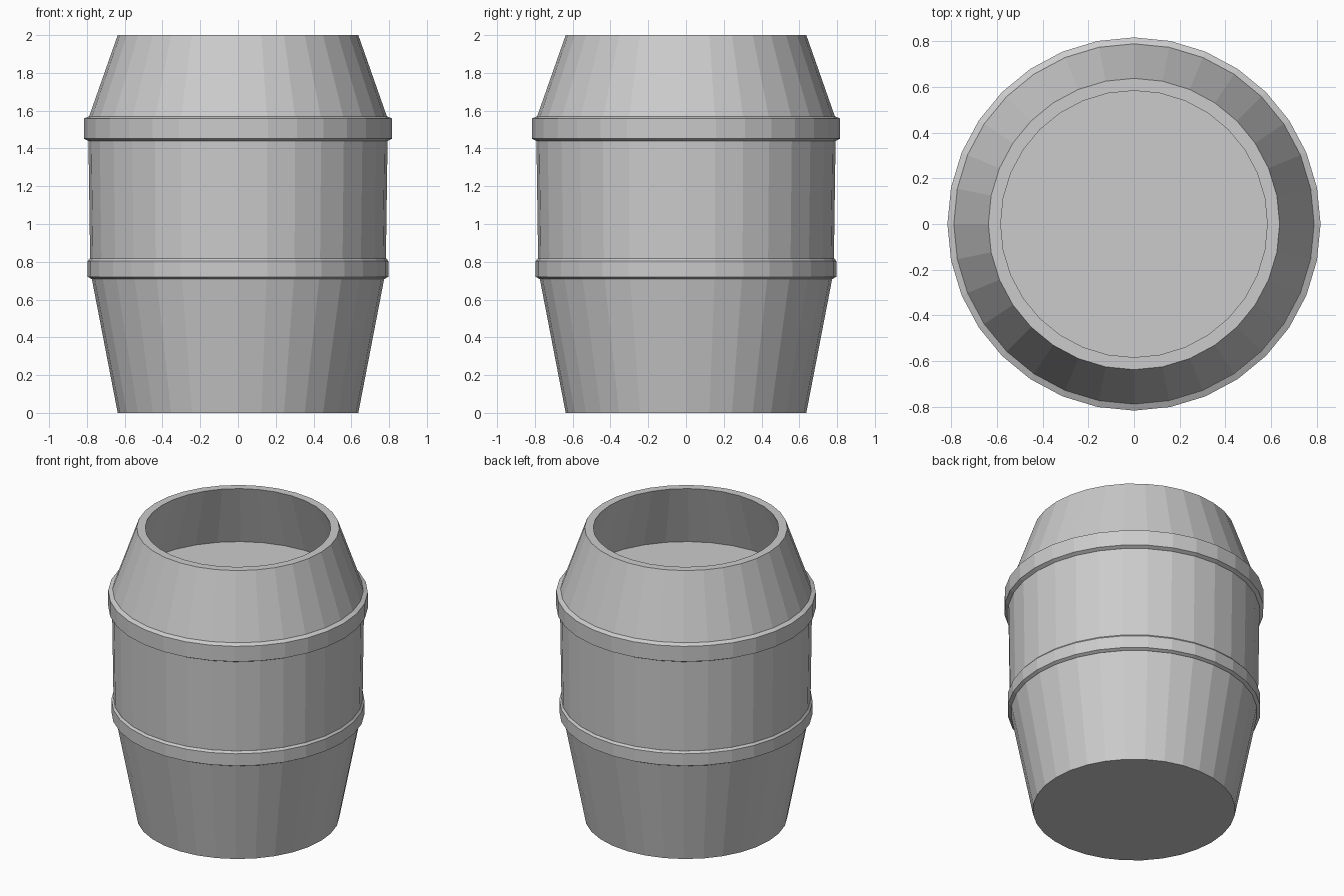
import bpy
import bmesh
from math import cos, sin, tau

SIDES = 32

cube = bpy.data.objects.get("Cube")
if cube:
    bpy.data.objects.remove(cube, do_unlink=True)

grey = bpy.data.materials.new("plain grey")
grey.use_nodes = True
colour = (0.6, 0.6, 0.6, 1)
grey.diffuse_color = colour
grey.node_tree.nodes["Principled BSDF"].inputs["Base Color"].default_value = colour


def lathe(name, profile, closed=False):
    """Spin a (radius, height) profile; open profiles get caps at both ends."""
    bm = bmesh.new()
    rings = [[bm.verts.new((r * cos(tau * i / SIDES), r * sin(tau * i / SIDES), z))
              for i in range(SIDES)] for r, z in profile]
    pairs = list(zip(rings, rings[1:]))
    if closed:
        pairs.append((rings[-1], rings[0]))
    else:
        bm.faces.new(rings[0][::-1])
        bm.faces.new(rings[-1])
    for low, high in pairs:
        for i in range(SIDES):
            j = (i + 1) % SIDES
            bm.faces.new((low[i], low[j], high[j], high[i]))
    bmesh.ops.recalc_face_normals(bm, faces=bm.faces)
    mesh = bpy.data.meshes.new(name)
    bm.to_mesh(mesh)
    bm.free()
    mesh.materials.append(grey)
    obj = bpy.data.objects.new(name, mesh)
    bpy.context.collection.objects.link(obj)
    return obj


def hoop(name, bottom, top, body_low, body_high, outer, chamfer_low, chamfer_high):
    """Raised band with chamfered outer edges, sunk slightly into the staves."""
    lathe(name, [(body_low - 0.03, bottom), (body_low, bottom),
                 (outer, bottom + chamfer_low), (outer, top - chamfer_high),
                 (body_high, top), (body_high - 0.03, top)], closed=True)


# Barrel wall, with rim, flared inner wall and recessed floor
lathe("barrel_body", [(0.637, 0), (0.775, 0.715), (0.783, 0.81), (0.792, 1.445),
                      (0.788, 1.57), (0.637, 2), (0.583, 2), (0.732, 1.563)])

# Two raised hoops
hoop("upper_hoop", 1.44, 1.57, 0.793, 0.79, 0.816, 0.012, 0.012)
hoop("lower_hoop", 0.71, 0.818, 0.777, 0.784, 0.796, 0.01, 0.014)
